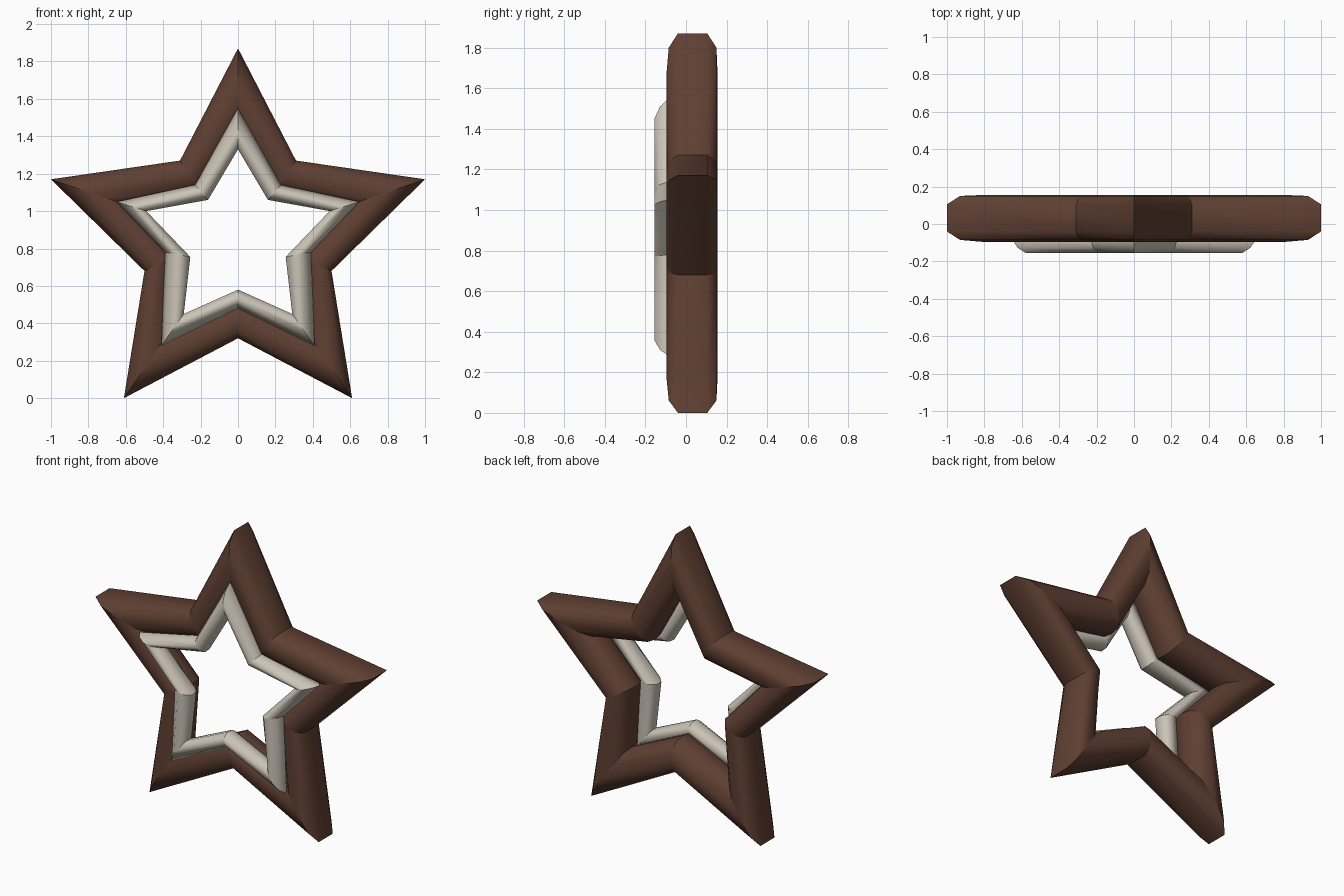
import bpy
import bmesh

if "Cube" in bpy.data.objects:
    bpy.data.objects.remove(bpy.data.objects["Cube"])


def material(name, rgb):
    m = bpy.data.materials.new(name)
    m.diffuse_color = (*rgb, 1)
    m.use_nodes = True
    m.node_tree.nodes["Principled BSDF"].inputs["Base Color"].default_value = m.diffuse_color
    return m


def mirrored(half):
    """Close a right-hand outline (top tip ... bottom notch) across x = 0."""
    return half + [(-x, z) for x, z in reversed(half[1:-1])]


def star_ring(name, outer, inner, section, mat):
    """Sweep a section of (t, y) between outer and inner star outlines."""
    bm = bmesh.new()
    rings = []
    for (xo, zo), (xi, zi) in zip(mirrored(outer), mirrored(inner)):
        rings.append([bm.verts.new((xo + (xi - xo) * t, y, zo + (zi - zo) * t))
                      for t, y in section])
    n, k = len(rings), len(section)
    for i in range(n):
        a, b = rings[i], rings[(i + 1) % n]
        for j in range(k):
            bm.faces.new((a[j], a[(j + 1) % k], b[(j + 1) % k], b[j]))
    bmesh.ops.recalc_face_normals(bm, faces=bm.faces)
    # Smooth around the tube, sharp at the mitred star corners
    for f in bm.faces:
        f.smooth = True
    for ring in rings:
        for j in range(k):
            bm.edges.get((ring[j], ring[(j + 1) % k])).smooth = False
    mesh = bpy.data.meshes.new(name)
    bm.to_mesh(mesh)
    bm.free()
    mesh.materials.append(mat)
    ob = bpy.data.objects.new(name, mesh)
    bpy.context.collection.objects.link(ob)
    return ob


brown = material("brown", (0.115, 0.05, 0.032))
cream = material("cream", (0.6, 0.55, 0.47))

# Half outlines, top tip to bottom notch
frame_outer = [(0, 1.87), (0.31, 1.27), (1.0, 1.17), (0.5, 0.68), (0.61, 0), (0, 0.32)]
frame_inner = [(0, 1.46), (0.20, 1.10), (0.59, 1.03), (0.34, 0.76), (0.365, 0.36), (0, 0.53)]
trim_outer = [(0, 1.55), (0.23, 1.14), (0.65, 1.05), (0.39, 0.78), (0.41, 0.28), (0, 0.48)]
trim_inner = [(0, 1.33), (0.16, 1.06), (0.49, 1.0), (0.255, 0.755), (0.29, 0.45), (0, 0.58)]

# Thick rounded star frame
star_ring("star_frame", frame_outer, frame_inner,
          [(0, -0.04), (0.17, -0.085), (0.45, -0.095), (0.75, -0.085), (0.94, -0.04), (1, 0.03),
           (0.94, 0.1), (0.75, 0.142), (0.45, 0.155), (0.17, 0.15), (0, 0.105)], brown)

# Slim raised star trim on the front
star_ring("star_trim", trim_outer, trim_inner,
          [(0, -0.085), (0.18, -0.128), (0.45, -0.155), (0.75, -0.148), (1, -0.11),
           (0.97, -0.06), (0.75, -0.025), (0.3, -0.03)], cream)
